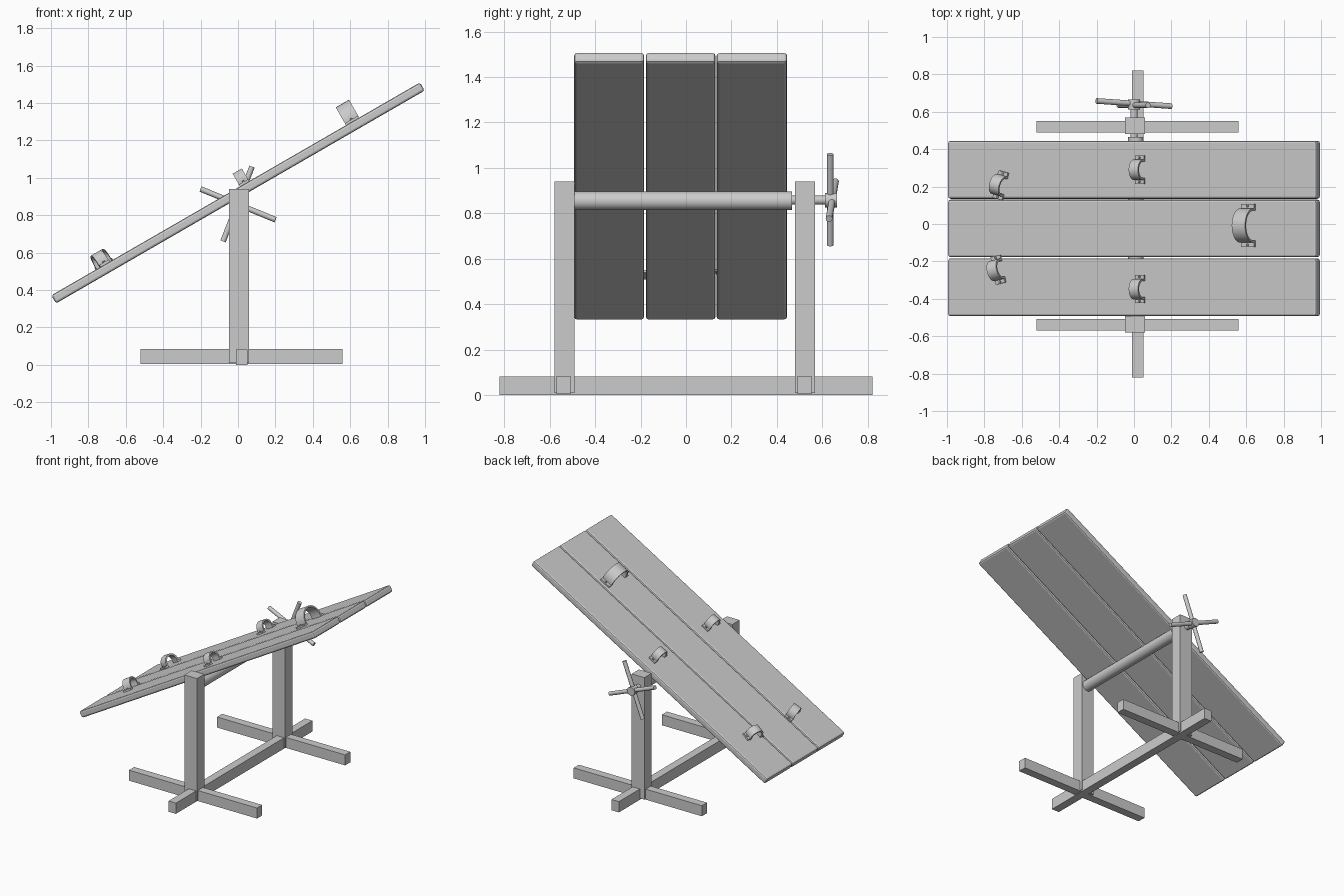
import bpy, bmesh, math
from mathutils import Vector, Matrix

if "Cube" in bpy.data.objects:
    bpy.data.objects.remove(bpy.data.objects["Cube"])

# Board frame: local x runs up the slope, local z is the board normal
BOARD = Matrix.Translation((0, 0, 0.919)) @ Matrix.Rotation(math.radians(-30), 4, 'Y')


def add_object(name, bm, matrix=Matrix.Identity(4), smooth=False):
    bmesh.ops.recalc_face_normals(bm, faces=bm.faces)
    mesh = bpy.data.meshes.new(name)
    bm.to_mesh(mesh)
    bm.free()
    ob = bpy.data.objects.new(name, mesh)
    ob.matrix_world = matrix
    bpy.context.collection.objects.link(ob)
    if smooth:
        bpy.ops.object.select_all(action='DESELECT')
        ob.select_set(True)
        bpy.context.view_layer.objects.active = ob
        bpy.ops.object.shade_smooth_by_angle(angle=math.radians(35))
    return ob


def box(name, lo, hi, matrix=Matrix.Identity(4), bevel=0.0):
    lo, hi = Vector(lo), Vector(hi)
    bm = bmesh.new()
    bmesh.ops.create_cube(bm, size=1, matrix=Matrix.Translation((lo + hi) / 2)
                          @ Matrix.Diagonal((*(hi - lo), 1)))
    ob = add_object(name, bm, matrix)
    if bevel:
        mod = ob.modifiers.new("bevel", 'BEVEL')
        mod.width, mod.segments = bevel, 2
    return ob


def rod(name, a, b, r, sides=20):
    a, b = Vector(a), Vector(b)
    bm = bmesh.new()
    bmesh.ops.create_cone(bm, cap_ends=True, segments=sides, radius1=r, radius2=r,
                          depth=(b - a).length)
    rot = (b - a).to_track_quat('Z', 'Y').to_matrix().to_4x4()
    return add_object(name, bm, Matrix.Translation((a + b) / 2) @ rot, True)


def cuff(name, u, y, half, height, width, foot, turn=0):
    """Arched strap with a flat foot on each side, resting on the board."""
    t = 0.012
    n = 14
    leg = height - half
    arc = lambda r: [(r * math.cos(math.pi * i / n), leg + r * math.sin(math.pi * i / n))
                     for i in range(n + 1)]
    outer = [(foot, 0), (foot, t), (half, t)] + arc(half) + [(-half, t), (-foot, t), (-foot, 0)]
    inner = [(half - t, 0)] + arc(half - t) + [(t - half, 0)]
    bm = bmesh.new()
    face = bm.faces.new([bm.verts.new((-width / 2, p, q)) for p, q in outer + inner[::-1]])
    ext = bmesh.ops.extrude_face_region(bm, geom=[face])
    bmesh.ops.translate(bm, vec=(width, 0, 0),
                        verts=[v for v in ext['geom'] if isinstance(v, bmesh.types.BMVert)])
    place = BOARD @ Matrix.Translation((u, y, 0.025)) @ Matrix.Rotation(math.radians(turn), 4, 'Z')
    add_object(name, bm, place, True)
    # Small bolt heads on the feet
    for s in (-1, 1):
        bolt = bmesh.new()
        bmesh.ops.create_cone(bolt, cap_ends=True, segments=10, radius1=0.007, radius2=0.006,
                              depth=0.008,
                              matrix=Matrix.Translation((0, s * (half + foot) / 2, t + 0.003)))
        add_object(name + "_bolt", bolt, place)


# Tilted table top of three planks
for i, (y0, y1) in enumerate([(-0.493, -0.184), (-0.177, 0.13), (0.135, 0.445)]):
    box(f"plank_{i + 1}", (-1.138, y0, -0.025), (1.138, y1, 0.025), BOARD, 0.012)

# Stand: two posts, two cross feet, one long base beam
for name, y in (("front", -0.535), ("back", 0.525)):
    box(name + "_post", (-0.047, y - 0.044, 0.01), (0.06, y + 0.044, 0.94))
    yf = y - 0.004
    box(name + "_foot", (-0.52, yf - 0.031, 0.004), (0.56, yf + 0.031, 0.084))
box("base_beam", (-0.01, -0.822, 0), (0.052, 0.822, 0.082))

# Axle under the table, thin shaft through the back post
rod("axle", (0.01, -0.5, 0.855), (0.01, 0.466, 0.855), 0.041)
rod("shaft", (0.0, 0.45, 0.858), (0.0, 0.645, 0.858), 0.02)

# Turning handle with crossed spokes
rod("handle_hub", (0, 0.612, 0.858), (0, 0.665, 0.858), 0.032, 16)
rod("handle_spoke_wide", (-0.2, 0.658, 0.94), (0.2, 0.63, 0.776), 0.015, 12)
rod("handle_spoke_tall", (-0.08, 0.635, 0.66), (0.075, 0.635, 1.06), 0.015, 12)

# Restraint straps: one neck, two wrists, two ankles
cuff("neck_cuff", 0.722, -0.008, 0.092, 0.11, 0.082, 0.116)
cuff("back_wrist_cuff", 0.055, 0.29, 0.055, 0.078, 0.057, 0.075)
cuff("front_wrist_cuff", 0.055, -0.348, 0.055, 0.078, 0.057, 0.075)
cuff("back_ankle_cuff", -0.805, 0.207, 0.055, 0.078, 0.06, 0.075, -14)
cuff("front_ankle_cuff", -0.82, -0.245, 0.055, 0.078, 0.06, 0.075, 12)
